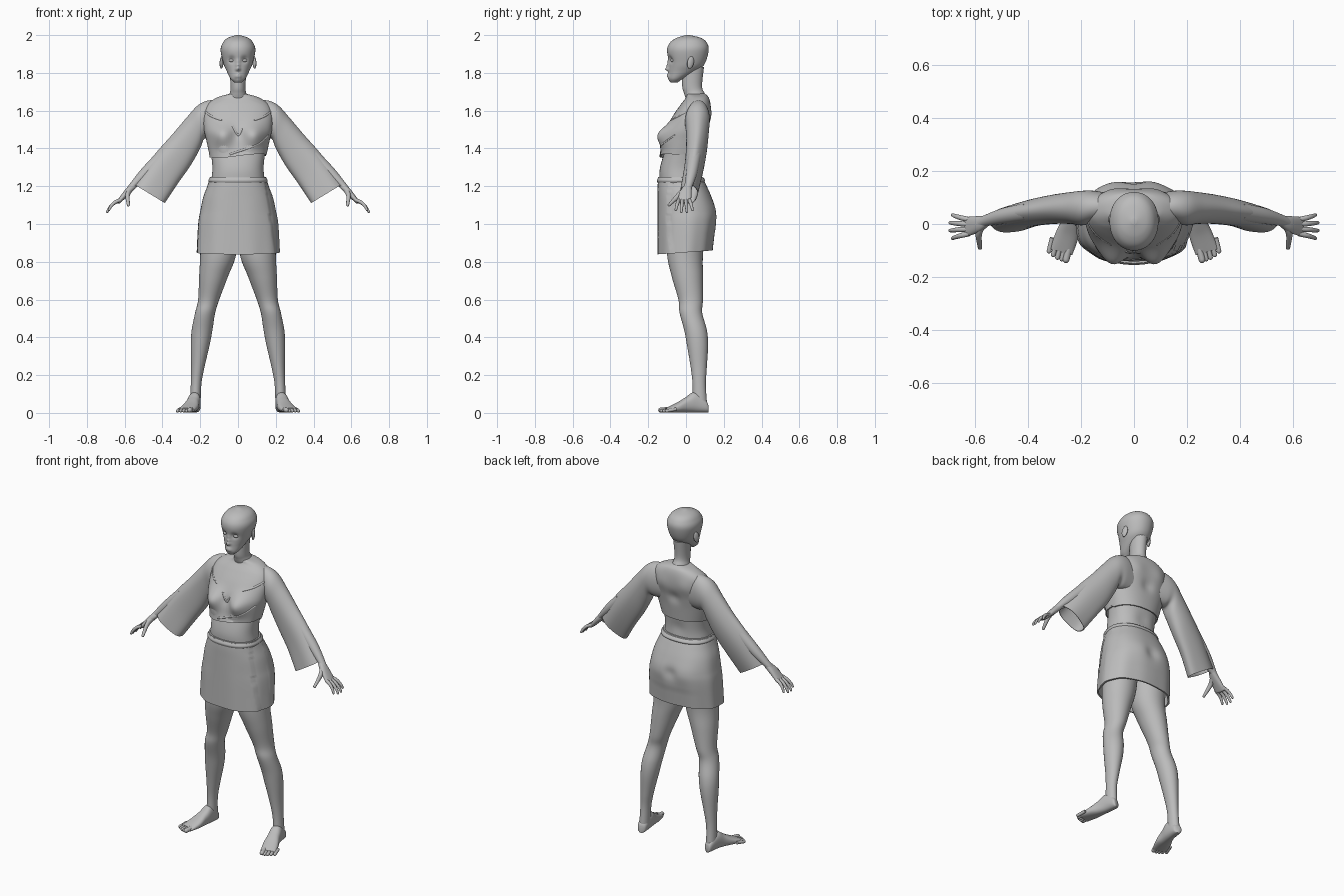
import bpy, bmesh, math
from mathutils import Vector
from mathutils.bvhtree import BVHTree

cube = bpy.data.objects.get("Cube")
if cube:
    bpy.data.objects.remove(cube)

grey = bpy.data.materials.new("clay_grey")
grey.use_nodes = True
tone = (.5, .5, .5, 1)
grey.diffuse_color = tone
grey.node_tree.nodes["Principled BSDF"].inputs["Base Color"].default_value = tone


def smooth_rings(rings, steps):
    """Catmull-Rom through rings, each a tuple of vectors."""
    out = []
    last = len(rings) - 1
    for i in range(last):
        quad = [rings[max(0, min(last, i + k))] for k in (-1, 0, 1, 2)]
        for s in range(steps):
            t = s / steps
            out.append(tuple(
                b + (c - a) * (t / 2) + (a * 2 - b * 5 + c * 4 - d) * (t * t / 2)
                + (b * 3 - a - c * 3 + d) * (t ** 3 / 2)
                for a, b, c, d in zip(*quad)))
    return out + [rings[-1]]


def sculpt(point, bumps):
    """Push a point along y by soft bumps on the front or back, mirrored in x."""
    push = 0
    for x, facing, z, radius, depth in bumps:
        for centre in {x, -x}:
            if point.y * facing > 0:
                distance = math.hypot(point.x - centre, point.z - z)
                push += facing * depth * math.exp(-(distance / radius) ** 2)
    return point + Vector((0, push, 0))


def superpower(value, power):
    return math.copysign(abs(value) ** (2 / power), value)


def loft(name, rings, tip=(), n=32, steps=6, power=2, bumps=(), folds=0, ripple=0,
         side=1, lined=False, adjust=None):
    """Skin (centre, u, v) rings; a lined loft turns inward at its open end."""
    rows = smooth_rings(rings, steps) + list(tip)
    count = len(rows)
    if lined:
        rows += [(c, u * .95, v * .95) for c, u, v in rings[:-4:-1]]
    bm = bmesh.new()
    loops = []
    for i, (centre, u, v) in enumerate(rows):
        fade = min(1, i / count) ** 2
        loop = []
        for k in range(n):
            angle = math.tau * k / n
            swell = 1 + ripple * fade * math.sin(folds * angle + 1)
            point = centre + (u * superpower(math.cos(angle), power)
                              + v * superpower(math.sin(angle), power)) * swell
            point = sculpt(point, bumps)
            if adjust:
                point = adjust(point)
            point.x *= side
            loop.append(bm.verts.new(point))
        loops.append(loop)
    for low, high in zip(loops, loops[1:]):
        for k in range(n):
            j = (k + 1) % n
            bm.faces.new((low[k], low[j], high[j], high[k]))
    bm.faces.new(loops[0])
    bm.faces.new(loops[-1])
    bmesh.ops.recalc_face_normals(bm, faces=bm.faces)
    for face in bm.faces:
        face.smooth = True
    for edge in bm.edges:
        edge.smooth = edge.calc_face_angle(0) < 1
    mesh = bpy.data.meshes.new(name)
    bm.to_mesh(mesh)
    bm.free()
    mesh.materials.append(grey)
    obj = bpy.data.objects.new(name, mesh)
    bpy.context.collection.objects.link(obj)
    return obj


def level(z, half, front, back, x=0):
    """Horizontal ring from its half width and its front and back."""
    return (Vector((x, (front + back) / 2, z)), Vector((half, 0, 0)),
            Vector((0, (back - front) / 2, 0)))


def tube(name, points, across=(0, 1, 0), **options):
    """Round-ended limb through (x, y, z, half width, half thickness) points."""
    spots = [Vector(p[:3]) for p in points]
    rings = []
    for i, (*_, width, thickness) in enumerate(points):
        way = (spots[min(i + 1, len(spots) - 1)] - spots[max(i - 1, 0)]).normalized()
        u = Vector(across)
        u = (u - way * u.dot(way)).normalized()
        rings.append((spots[i], u * width, way.cross(u) * thickness))
    centre, u, v = rings[-1]
    tip = []
    for k in range(1, 5):
        turn = k * math.pi / 9
        tip.append((centre + way * (v.length * math.sin(turn)), u * math.cos(turn), v * math.cos(turn)))
    return loft(name, rings, tip=tip, **options)


def both(make, name, data, **options):
    for label, side in (("left", 1), ("right", -1)):
        make(f"{label}_{name}", data, side=side, **options)


# Head: jaw to crown, with eye sockets, nose, lips and chin
head = [level(*r) for r in (
    (1.75, .02, -.08, -.04), (1.77, .04, -.09, -.01), (1.81, .06, -.09, .06),
    (1.85, .077, -.09, .1), (1.92, .092, -.1, .12), (1.96, .08, -.085, .11),
    (1.985, .055, -.05, .08), (2, .01, 0, .02))]
front, back = -1, 1
face = [(.034, front, 1.87, .017, -.013), (0, front, 1.82, .011, .02),
        (0, front, 1.84, .011, .012), (0, front, 1.86, .011, .006),
        (0, front, 1.79, .012, .008), (.01, front, 1.78, .01, .006),
        (0, front, 1.786, .003, -.004), (0, front, 1.76, .014, .004)]
loft("head", head, n=96, steps=12, power=2.1, bumps=face)

# Eyes and ears
for label, side in (("left", 1), ("right", -1)):
    for part, (x, y, z), size in (
            ("eye", (.034, -.07, 1.866), (.015, .012, .009)),
            ("ear", (.087, .024, 1.855), (.009, .018, .033))):
        bpy.ops.mesh.primitive_uv_sphere_add(location=(x * side, y, z))
        ball = bpy.context.object
        ball.name = f"{label}_{part}"
        ball.scale = size
        if part == "ear":
            ball.rotation_euler = (-.2, 0, .35 * side)
        ball.data.materials.append(grey)
        bpy.ops.object.shade_smooth()

# Neck
loft("neck", [level(*r) for r in (
    (1.61, .09, -.02, .12), (1.65, .066, 0, .12), (1.69, .045, -.01, .1),
    (1.73, .04, -.02, .085), (1.83, .045, -.02, .095))])


# Chest with wrapped top; its open hem is wavy in front
def wavy_hem(point):
    if point.z < 1.37 and point.y < 0:
        point.z += .01 * math.sin(point.x * 14)
    return point


chest = [level(*r) for r in (
    (1.69, .04, 0, .1), (1.67, .11, 0, .12), (1.63, .165, -.03, .13),
    (1.57, .183, -.07, .13), (1.5, .18, -.1, .12), (1.44, .167, -.11, .11),
    (1.36, .15, -.14, .1))]
form = [(.085, front, 1.465, .06, .055), (0, front, 1.48, .03, -.012),
        (.08, back, 1.58, .05, .008), (0, back, 1.5, .035, -.012)]
top = loft("wrap_top", chest, n=80, steps=9, power=2.3, bumps=form, lined=True, adjust=wavy_hem)

# Cloth edges laid on the chest
tree = BVHTree.FromPolygons([v.co for v in top.data.vertices],
                            [p.vertices[:] for p in top.data.polygons])
for name, line in {
        "right_neckline": ((-.18, 1.6), (-.14, 1.57), (-.09, 1.55)),
        "left_neckline": ((.18, 1.6), (.14, 1.57), (.09, 1.55)),
        "neckline_point": ((-.03, 1.52), (0, 1.47), (.02, 1.5)),
        "wrap_fold": ((.16, 1.47), (.1, 1.42), (-.04, 1.37))}.items():
    path = []
    for (spot,) in smooth_rings([(Vector((x, 0, z)),) for x, z in line], 8):
        hit = tree.ray_cast(Vector((spot.x, -1, spot.z)), Vector((0, 1, 0)))[0]
        if hit:
            path.append((*hit, .003, .005))
    tube(name, path, n=8, steps=1)

# Bare waist
loft("waist", [level(*r) for r in (
    (1.15, .15, -.13, .09), (1.24, .14, -.14, .08), (1.31, .136, -.135, .08),
    (1.42, .15, -.1, .09))],
    n=48, power=2.3, bumps=[(0, back, 1.3, .04, -.008)])


# Wrapped skirt: the hem dips in front and one panel overlaps at the left
def drape(point):
    if point.z < .95:
        point.z += .07 * point.y
    edge = .14 + (1.24 - point.z) * .15
    if point.y < 0 and point.x > edge:
        point.y += .012
    return point


skirt = [level(*r) for r in (
    (1.25, .147, -.147, .085), (1.2, .163, -.15, .11), (1.14, .185, -.15, .135),
    (1.07, .2, -.15, .154), (1, .212, -.15, .156), (.85, .22, -.15, .14))]
loft("skirt", skirt, n=96, steps=8, power=2.35, folds=9, ripple=.012, adjust=drape, lined=True,
     bumps=[(.08, back, 1.06, .07, .008), (0, back, 1.05, .035, -.012)])
band = [level(1.23 + .015 * math.cos(turn), .15 + .007 * math.sin(turn),
              -.148 - .006 * math.sin(turn), .092 + .01 * math.sin(turn))
        for turn in (0, math.pi / 2, math.pi)]
loft("waistband", band, n=64, power=2.35)


# Sleeves: each ring spans a top and a bottom point, flaring to an open cuff
def span(top_x, top_z, low_x, low_z, y, depth):
    high, low = Vector((top_x, y, top_z)), Vector((low_x, y, low_z))
    return (high + low) / 2, (high - low) / 2, Vector((0, depth, 0))


sleeve = [span(*r) for r in (
    (.08, 1.65, .1, 1.45, .065, .05), (.15, 1.655, .15, 1.45, .065, .06),
    (.21, 1.63, .18, 1.45, .06, .065), (.27, 1.565, .2, 1.4, .06, .06),
    (.35, 1.47, .25, 1.31, .055, .055), (.45, 1.355, .32, 1.21, .04, .05),
    (.55, 1.21, .386, 1.11, .015, .047))]
both(loft, "sleeve", sleeve, n=48, power=2.1, folds=5, ripple=.03, lined=True)

# Forearms and palms
both(tube, "forearm", [(.4, .045, 1.36, .035, .035), (.49, .03, 1.27, .03, .03),
                       (.56, .012, 1.2, .021, .018), (.585, 0, 1.17, .022, .016)])
both(tube, "palm", [(.555, .012, 1.2, .02, .017), (.585, 0, 1.17, .03, .017),
                    (.63, -.01, 1.12, .037, .011)], power=2.4)

# Fingers fan out from the knuckles, the middle ones reaching furthest
for k, name in enumerate(("little", "ring", "middle", "index")):
    spread = k - 1.5
    reach = .01 * (2 - abs(spread))
    start = Vector((.622, -.01 - .018 * spread, 1.128))
    end = Vector((.68 + reach, -.01 - .03 * spread, 1.075 - reach))
    joints = []
    for t in (0, .35, .7, .95):
        spot = start.lerp(end, t) + Vector((.008, 0, .008)) * math.sin(math.pi * t)
        radius = .01 - .004 * t * t
        joints.append((*spot, radius, radius))
    both(tube, name + "_finger", joints, n=14)
both(tube, "thumb", [(.575, -.01, 1.175, .014, .016), (.585, -.04, 1.15, .012, .014),
                     (.58, -.09, 1.1, .008, .007)], across=(1, 0, 0), n=16)

# Legs
leg = [level(*r) for r in (
    (1.02, .1, -.1, .11, .1), (.84, .095, -.1, .09, .105), (.72, .076, -.075, .09, .13),
    (.6, .056, -.04, .09, .155), (.53, .053, -.034, .086, .174), (.44, .055, -.01, .11, .19),
    (.36, .05, .005, .117, .2), (.24, .035, .025, .11, .213), (.15, .028, .035, .105, .222),
    (.04, .028, .035, .112, .226))]
both(loft, "leg", leg, n=40)


# Feet, turned slightly outward
def sole(x, y, half, height):
    lift = Vector((0, 0, height / 2))
    return Vector((x, y, .003)) + lift, Vector((half, half * .3, 0)), lift


foot = [sole(*r) for r in (
    (.222, .117, .01, .03), (.223, .105, .024, .06), (.23, .045, .032, .105),
    (.24, 0, .035, .08), (.253, -.045, .042, .052), (.275, -.105, .042, .022))]
both(loft, "foot", foot, n=36, power=2.4)

# Toes, the big one on the inside
for k in range(5):
    x, y = .256 + .016 * k, -.134 + .002 * k * k
    r = .009 if k else .013
    both(tube, f"toe_{k + 1}", [(x - .012, y + .05, .02, r, r), (x, y, r + .002, r, r)],
         across=(1, 0, 0), n=14)
